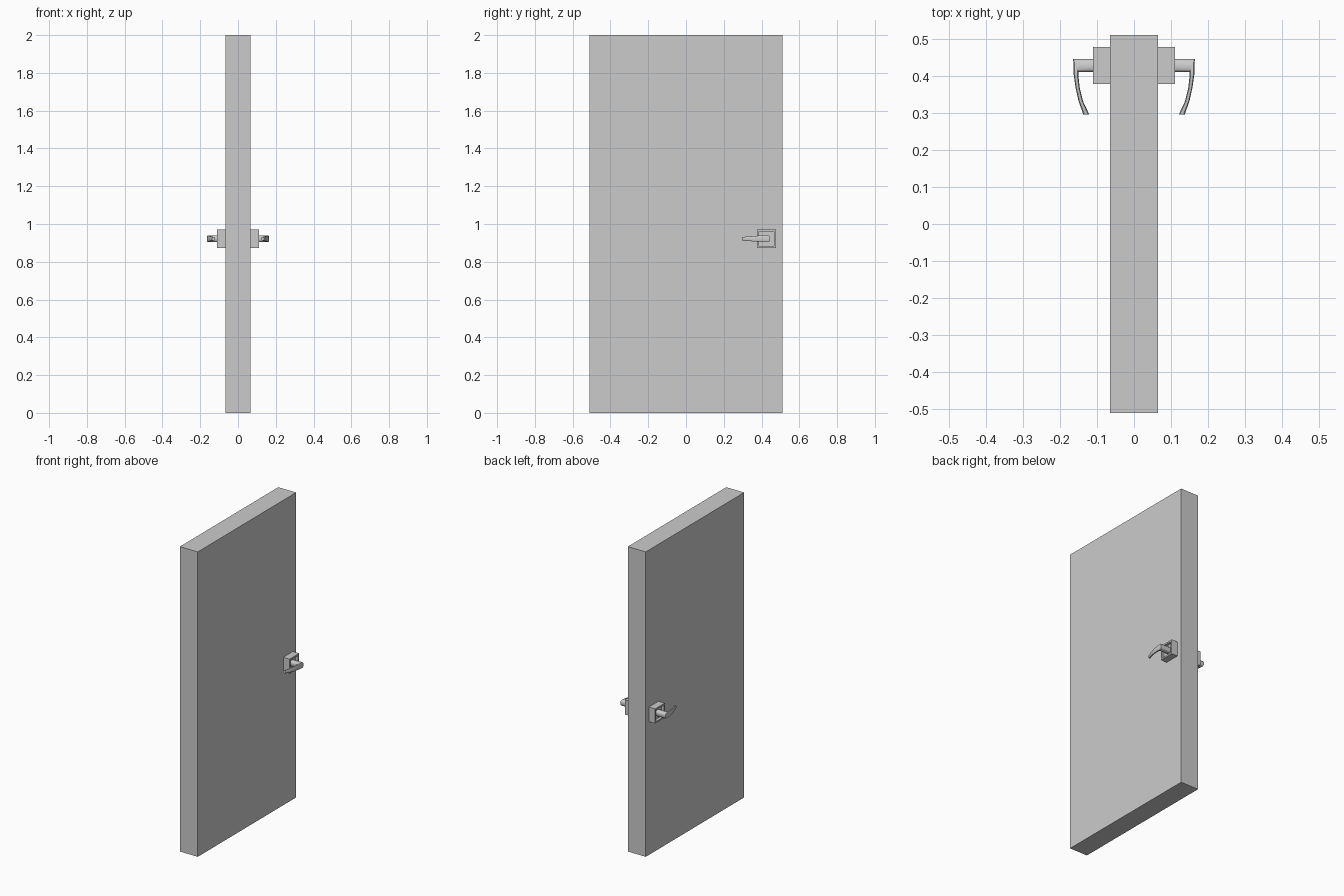
import bpy, bmesh, math
from mathutils import Vector, Matrix

if "Cube" in bpy.data.objects:
    bpy.data.objects.remove(bpy.data.objects["Cube"])

HY, HZ = 0.427, 0.922  # handle centre


def make(name, bm, angle=None):
    bmesh.ops.recalc_face_normals(bm, faces=bm.faces)
    me = bpy.data.meshes.new(name)
    bm.to_mesh(me)
    bm.free()
    ob = bpy.data.objects.new(name, me)
    bpy.context.collection.objects.link(ob)
    if angle:
        bpy.ops.object.select_all(action='DESELECT')
        ob.select_set(True)
        bpy.context.view_layer.objects.active = ob
        bpy.ops.object.shade_smooth_by_angle(angle=math.radians(angle))
    return ob


def box(size, centre):
    bm = bmesh.new()
    bmesh.ops.create_cube(bm, size=1, matrix=Matrix.Translation(centre) @ Matrix.Diagonal((*size, 1)))
    return bm


# Door slab
make("door_panel", box((0.13, 1.02, 2.0), (0, 0, 1.0)))

# Lever sections: inner edge (x, y), outer edge (x, y), half height
SECTIONS = [
    ((0.080, 0.410), (0.080, 0.445), 0.018),
    ((0.150, 0.410), (0.164, 0.445), 0.018),
    ((0.149, 0.390), (0.163, 0.405), 0.017),
    ((0.146, 0.365), (0.158, 0.370), 0.015),
    ((0.137, 0.330), (0.150, 0.333), 0.012),
    ((0.121, 0.296), (0.137, 0.296), 0.009),
]

for side, label in ((1, "right"), (-1, "left")):
    # Square backplate with a recessed face
    bm = box((0.046, 0.1, 0.096), (side * 0.087, HY, HZ))
    face = max(bm.faces, key=lambda f: side * f.calc_center_median().x)
    bmesh.ops.inset_region(bm, faces=[face], thickness=0.014)
    inner = bmesh.ops.extrude_discrete_faces(bm, faces=[face])["faces"][0]
    bmesh.ops.translate(bm, verts=inner.verts, vec=(-side * 0.018, 0, 0))
    make("backplate_" + label, bm)

    # Lever: chamfered rectangle lofted along stem and grip
    bm = bmesh.new()
    rings = []
    for a, b, h in SECTIONS:
        ring = []
        for u, w in ((0, -.6), (.2, -1), (.8, -1), (1, -.6), (1, .6), (.8, 1), (.2, 1), (0, .6)):
            p = Vector(a).lerp(Vector(b), u)
            ring.append(bm.verts.new((side * p.x, p.y, HZ + w * h)))
        rings.append(ring)
    for r, s in zip(rings, rings[1:]):
        for i in range(8):
            j = (i + 1) % 8
            bm.faces.new((r[i], r[j], s[j], s[i]))
    bm.faces.new(rings[0])
    bm.faces.new(rings[-1])
    make("lever_handle_" + label, bm, 50)
